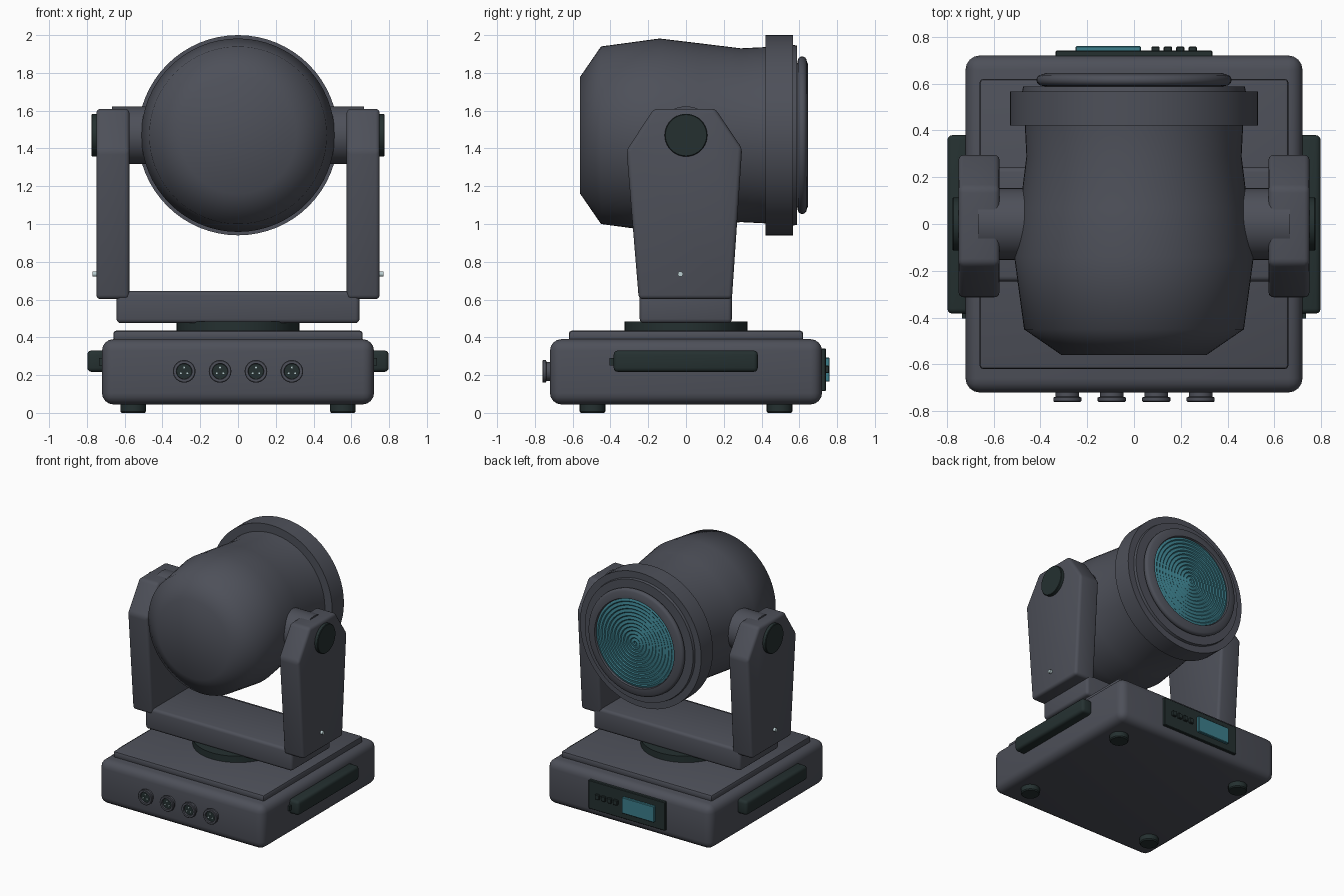
import bpy, bmesh, math
from mathutils import Vector

if "Cube" in bpy.data.objects:
    bpy.data.objects.remove(bpy.data.objects["Cube"])


def material(name, rgb):
    m = bpy.data.materials.new(name)
    m.diffuse_color = (*rgb, 1)
    m.use_nodes = True
    m.node_tree.nodes["Principled BSDF"].inputs["Base Color"].default_value = m.diffuse_color
    return m


GREY = material("graphite grey", (0.075, 0.080, 0.100))
DARK = material("dark rubber", (0.018, 0.030, 0.030))
TEAL = material("teal glass", (0.045, 0.21, 0.26))
STEEL = material("pale steel", (0.50, 0.62, 0.64))


def finish(name, bm, mat, bevel=0, segments=3, angle=35):
    bmesh.ops.recalc_face_normals(bm, faces=bm.faces[:])
    mesh = bpy.data.meshes.new(name)
    bm.to_mesh(mesh)
    bm.free()
    mesh.materials.append(mat)
    ob = bpy.data.objects.new(name, mesh)
    bpy.context.collection.objects.link(ob)
    bpy.ops.object.select_all(action='DESELECT')
    ob.select_set(True)
    bpy.context.view_layer.objects.active = ob
    if bevel:
        mod = ob.modifiers.new("rounded edges", 'BEVEL')
        mod.width, mod.segments = bevel, segments
        mod.limit_method, mod.angle_limit = 'ANGLE', math.radians(20)
        bpy.ops.object.modifier_apply(modifier=mod.name)
    bpy.ops.object.shade_smooth_by_angle(angle=math.radians(angle))
    return ob


def box(name, mat, x, y, z, bevel=0, segments=3):
    """Box from (min, max) ranges."""
    bm = bmesh.new()
    bmesh.ops.create_cube(bm, size=1)
    for v in bm.verts:
        v.co = Vector([r[0] if c < 0 else r[1] for c, r in zip(v.co, (x, y, z))])
    return finish(name, bm, mat, bevel, segments)


def lathe(name, mat, axis, centre, profile, sides=48, angle=35):
    """Revolve (position along axis, radius) points; open ends are capped."""
    bm = bmesh.new()
    rings = []
    for h, r in profile:
        ring = []
        for i in range(sides):
            a = 2 * math.pi * i / sides
            c, s = r * math.cos(a), r * math.sin(a)
            p = {'x': (h, c, s), 'y': (c, h, s), 'z': (c, s, h)}[axis]
            ring.append(bm.verts.new(Vector(p) + Vector(centre)))
        rings.append(ring)
    for a, b in zip(rings, rings[1:]):
        for i in range(sides):
            j = (i + 1) % sides
            bm.faces.new((a[i], a[j], b[j], b[i]))
    bm.faces.new(rings[0])
    bm.faces.new(rings[-1])
    return finish(name, bm, mat, angle=angle)


def extrude_yz(name, mat, points, x0, x1, bevel):
    bm = bmesh.new()
    a = [bm.verts.new((x0, y, z)) for y, z in points]
    b = [bm.verts.new((x1, y, z)) for y, z in points]
    bm.faces.new(a)
    bm.faces.new(b)
    for i in range(len(a)):
        j = (i + 1) % len(a)
        bm.faces.new((a[i], a[j], b[j], b[i]))
    return finish(name, bm, mat, bevel)


def span(side, a, b):
    return tuple(sorted((side * a, side * b)))


# Base housing, top plate, feet
box("base_housing", GREY, (-.72, .72), (-.72, .72), (.045, .39), .06, 4)
box("base_top_plate", GREY, (-.66, .66), (-.62, .62), (.38, .435), .015, 2)
for sx in (-1, 1):
    for sy in (-1, 1):
        lathe("foot", DARK, 'z', (sx * .555, sy * .495, 0),
              [(0, .062), (.008, .068), (.06, .068)], 24)

# Carrying handles on both sides
for s in (-1, 1):
    box("handle", DARK, span(s, .70, .798), (-.383, .38), (.217, .33), .022)
    box("handle_stub", DARK, span(s, .70, .735), (-.405, -.36), (.25, .29))

# Front connectors with recessed socket and three pins
for x in (-.285, -.095, .095, .285):
    lathe("connector", GREY, 'y', (x, 0, .22),
          [(-.71, .05), (-.738, .05), (-.742, .06), (-.757, .06),
           (-.76, .056), (-.76, .042), (-.745, .040)], 32)
    lathe("connector_socket", DARK, 'y', (x, 0, .22), [(-.744, .04), (-.748, .04)], 32)
    for k in range(3):
        a = math.radians(90 + 120 * k)
        lathe("connector_pin", STEEL, 'y',
              (x + .02 * math.cos(a), 0, .22 + .02 * math.sin(a)),
              [(-.747, .005), (-.754, .005)], 10)

# Rear control panel
box("control_panel", DARK, (-.335, .335), (.71, .741), (.115, .34), .004, 1)
box("display_screen", TEAL, (-.25, .03), (.735, .76), (.165, .292), .004, 1)
for i in range(4):
    x = .092 + i * .053
    box("panel_button", DARK, (x - .018, x + .018), (.735, .758), (.21, .25), .004, 1)

# Turntable and yoke
lathe("turntable", DARK, 'z', (0, 0, 0), [(.43, .325), (.485, .325)], 48)
box("yoke_base", GREY, (-.643, .643), (-.245, .243), (.475, .645), .022)
arm = [(-.25, .602), (.243, .602), (.297, 1.40), (.155, 1.61), (-.17, 1.61), (-.315, 1.39)]
AXIS = (0, 0, 1.47)
for s in (-1, 1):
    extrude_yz("yoke_arm", GREY, arm, s * .575, s * .75, .022)
    lathe("tilt_axle", GREY, 'x', AXIS, [(s * .38, .153), (s * .667, .153)], 48)
    lathe("tilt_knob", DARK, 'x', AXIS,
          [(s * .74, .113), (s * .772, .113), (s * .776, .109)], 40)
    lathe("arm_screw", STEEL, 'x', (0, -.03, .735), [(s * .74, .014), (s * .77, .014)], 12)

# Lamp head shell and front rim
lathe("head_shell", GREY, 'y', AXIS,
      [(-.56, .31), (-.45, .47), (-.14, .512), (.07, .487), (.29, .460), (.43, .467)],
      64, angle=60)
lathe("head_rim", GREY, 'y', AXIS,
      [(.42, .45), (.42, .53), (.567, .53), (.567, .478), (.588, .474), (.588, .38)], 64)

# Rounded lens ring
ring = [(.585, .365)]
for k in range(9):
    a = math.pi * k / 8
    ring.append((.615 - .024 * math.cos(a), .393 + .024 * math.sin(a)))
ring += [(.646, .375), (.646, .348), (.63, .344)]
lathe("lens_ring", GREY, 'y', AXIS, ring, 64)

# Stepped lens with concentric ridges
ridges = [(.615, .345)]
for k in range(12):
    r = .345 - k * .028
    ridges += [(.632, r - .004), (.638, r - .020), (.632, r - .027)]
lathe("lens", TEAL, 'y', AXIS, ridges, 64)
